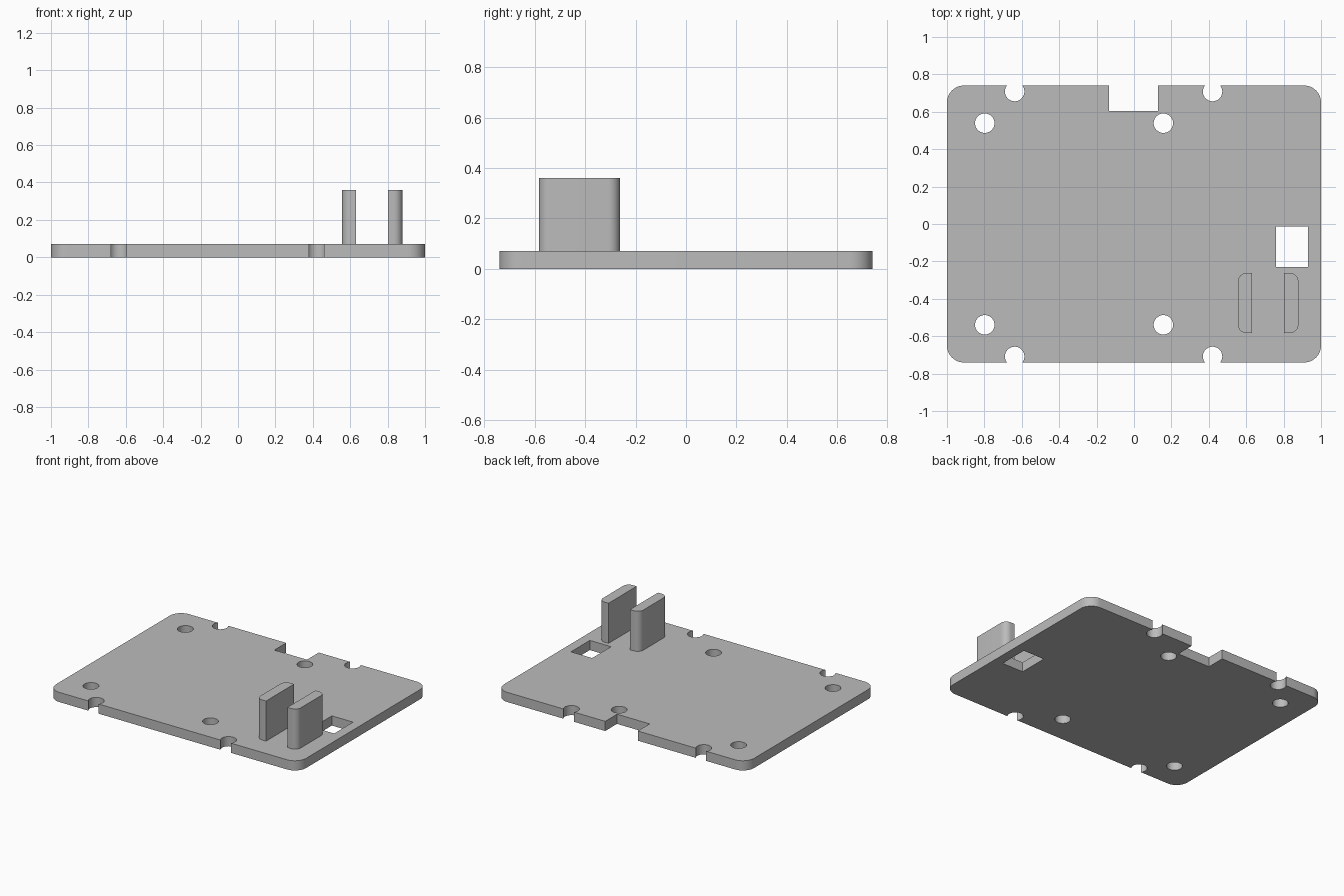
import bpy, bmesh
from math import sin, cos, pi

if "Cube" in bpy.data.objects:
    bpy.data.objects.remove(bpy.data.objects["Cube"])

grey = bpy.data.materials.new("light_grey")
grey.diffuse_color = (0.5, 0.5, 0.5, 1)
grey.use_nodes = True
grey.node_tree.nodes["Principled BSDF"].inputs["Base Color"].default_value = grey.diffuse_color


def outline(x0, x1, y0, y1, radii, steps=12):
    """Rectangle with a radius per corner: right-back, left-back, left-front, right-front."""
    corners = [(x1, y1, -1, -1), (x0, y1, 1, -1), (x0, y0, 1, 1), (x1, y0, -1, 1)]
    pts = []
    for i, ((x, y, sx, sy), r) in enumerate(zip(corners, radii)):
        if r == 0:
            pts.append((x, y))
            continue
        for k in range(steps + 1):
            a = pi / 2 * (i + k / steps)
            pts.append((x + sx * r + r * cos(a), y + sy * r + r * sin(a)))
    return pts


def circle(x, y, r, n=48):
    return [(x + r * cos(2 * pi * k / n), y + r * sin(2 * pi * k / n)) for k in range(n)]


def prism(name, pts, z0, z1):
    bm = bmesh.new()
    base = bm.faces.new([bm.verts.new((x, y, z0)) for x, y in pts])
    top = bmesh.ops.extrude_face_region(bm, geom=[base])["geom"]
    bmesh.ops.translate(bm, vec=(0, 0, z1 - z0),
                        verts=[v for v in top if isinstance(v, bmesh.types.BMVert)])
    bmesh.ops.recalc_face_normals(bm, faces=bm.faces)
    mesh = bpy.data.meshes.new(name)
    bm.to_mesh(mesh)
    bm.free()
    mesh.materials.append(grey)
    ob = bpy.data.objects.new(name, mesh)
    bpy.context.collection.objects.link(ob)
    return ob


def smooth(ob):
    bpy.ops.object.select_all(action='DESELECT')
    ob.select_set(True)
    bpy.context.view_layer.objects.active = ob
    bpy.ops.object.shade_smooth_by_angle(angle=pi / 6)


T = 0.07  # plate thickness

# Base plate with rounded corners
plate = prism("base_plate", outline(-1, 1, -0.74, 0.74, [0.09] * 4), 0, T)

# Cutters: screw holes, edge holes, back notch and square window
cuts = []
for s in (-1, 1):
    cuts += [circle(x, s * 0.539, 0.052) for x in (-0.798, 0.157)]
    cuts += [circle(x, s * 0.708, 0.052) for x in (-0.638, 0.42)]
cuts.append(outline(-0.133, 0.128, 0.605, 0.85, [0] * 4))
cuts.append(outline(0.76, 0.93, -0.23, -0.014, [0] * 4))
for pts in cuts:
    cutter = prism("cutter", pts, -0.1, T + 0.1)
    mod = plate.modifiers.new("cut", 'BOOLEAN')
    mod.operation, mod.solver, mod.object = 'DIFFERENCE', 'EXACT', cutter
    bpy.context.view_layer.objects.active = plate
    bpy.ops.object.modifier_apply(modifier=mod.name)
    bpy.data.objects.remove(cutter)
smooth(plate)

# Two upright clamp walls, rounded on their outer edges
R = 0.045
smooth(prism("left_wall", outline(0.556, 0.632, -0.583, -0.262, [0, R, R, 0]), T, 0.36))
smooth(prism("right_wall", outline(0.803, 0.879, -0.583, -0.262, [R, 0, 0, R]), T, 0.36))
